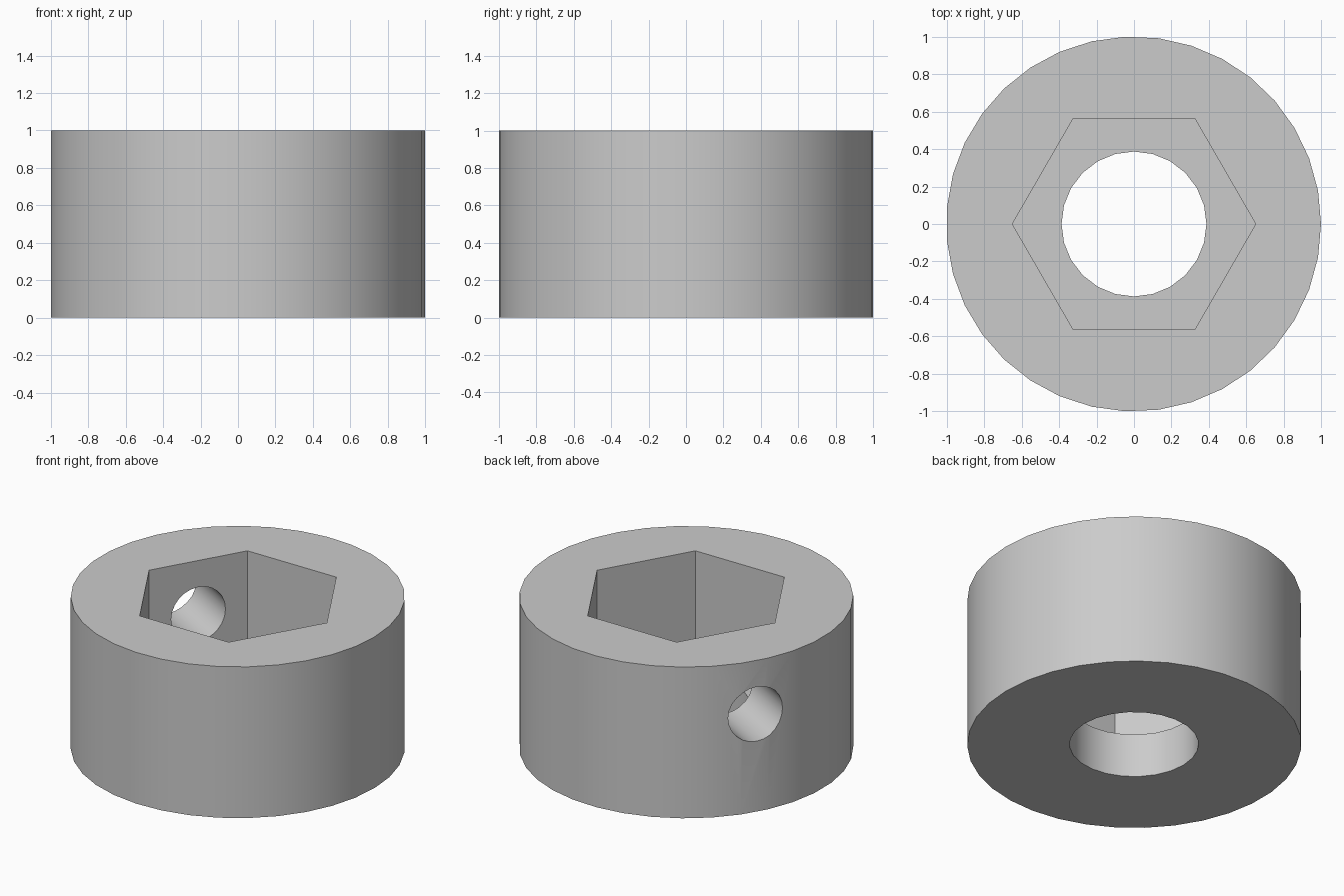
import bpy
import bmesh
from math import cos, sin, radians, tau
from mathutils import Matrix

default = bpy.data.objects.get("Cube")
if default:
    bpy.data.objects.remove(default, do_unlink=True)

# Plain grey metal
grey = bpy.data.materials.new("plain_grey")
grey.use_nodes = True
grey.diffuse_color = (0.6, 0.6, 0.6, 1)
grey.node_tree.nodes["Principled BSDF"].inputs["Base Color"].default_value = (0.6, 0.6, 0.6, 1)


def prism(name, sides, radius, low, high):
    """Upright regular prism with its first corner on +x."""
    bm = bmesh.new()
    ring = [bm.verts.new((radius * cos(tau * i / sides), radius * sin(tau * i / sides), low))
            for i in range(sides)]
    base = bm.faces.new(ring)
    up = bmesh.ops.extrude_face_region(bm, geom=[base], use_keep_orig=True)
    top = [v for v in up["geom"] if isinstance(v, bmesh.types.BMVert)]
    bmesh.ops.translate(bm, verts=top, vec=(0, 0, high - low))
    bmesh.ops.recalc_face_normals(bm, faces=bm.faces)
    mesh = bpy.data.meshes.new(name)
    bm.to_mesh(mesh)
    bm.free()
    mesh.materials.append(grey)
    obj = bpy.data.objects.new(name, mesh)
    bpy.context.collection.objects.link(obj)
    return obj


# Round collar body
collar = prism("collar", 35, 1.001, 0, 1)
collar.location.x = -0.002

# Cutters: hexagonal pocket, round bore, set-screw hole through one hexagon flat
pocket = prism("hex_pocket_cutter", 6, 0.65, 0.29, 1.2)
bore = prism("bore_cutter", 24, 0.387, -0.2, 0.6)
screw_hole = prism("screw_hole_cutter", 24, 0.18, 0.2, 1.3)
screw_hole.matrix_world = (Matrix.Translation((0, 0, 0.645))
                           @ Matrix.Rotation(radians(150), 4, "Z")
                           @ Matrix.Rotation(radians(90), 4, "Y"))

cutters = [pocket, bore, screw_hole]
for cutter in cutters:
    cutter.hide_render = True
    cut = collar.modifiers.new(cutter.name, "BOOLEAN")
    cut.operation = "DIFFERENCE"
    cut.solver = "EXACT"
    cut.object = cutter

# Bake the cuts and drop the cutters
bpy.context.view_layer.update()
graph = bpy.context.evaluated_depsgraph_get()
baked = bpy.data.meshes.new_from_object(collar.evaluated_get(graph))
collar.modifiers.clear()
collar.data = baked
for cutter in cutters:
    bpy.data.objects.remove(cutter, do_unlink=True)

# Smooth round walls, crisp rims and hexagon corners
bpy.ops.object.select_all(action="DESELECT")
collar.select_set(True)
bpy.context.view_layer.objects.active = collar
bpy.ops.object.shade_smooth_by_angle(angle=radians(30))
